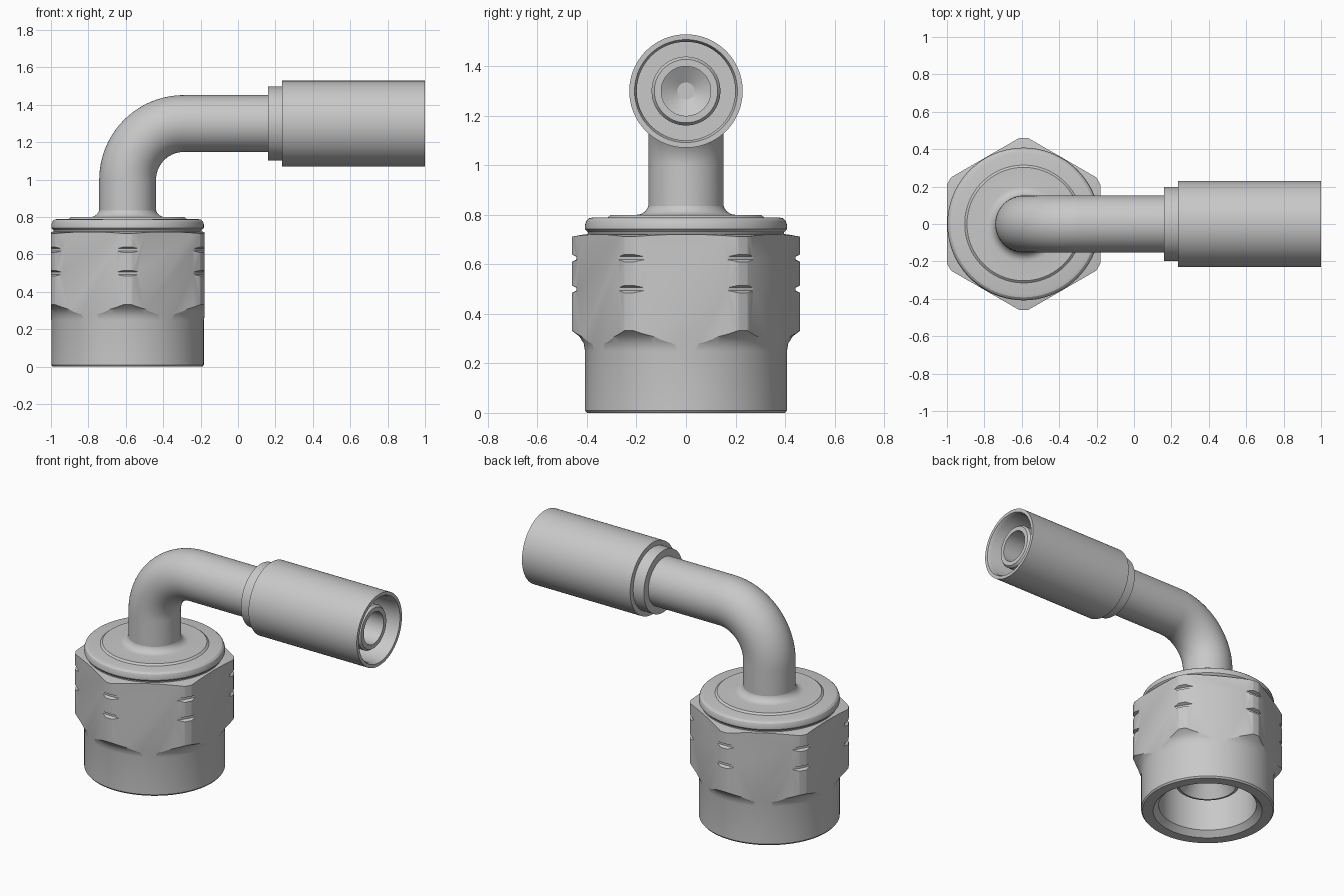
import bpy, bmesh
from math import sin, cos, pi, radians
from mathutils import Matrix, Vector

cube = bpy.data.objects.get("Cube")
if cube:
    bpy.data.objects.remove(cube, do_unlink=True)

steel = bpy.data.materials.new("plain steel grey")
GREY = (0.58, 0.58, 0.58, 1)
steel.diffuse_color = GREY
steel.use_nodes = True
steel.node_tree.nodes["Principled BSDF"].inputs["Base Color"].default_value = GREY

NUT = Matrix.Translation((-0.59, 0, 0))
PIPE = Matrix.Translation((0, 0, 1.3)) @ Matrix.Rotation(pi / 2, 4, 'Y')


def finish(name, bm):
    bmesh.ops.recalc_face_normals(bm, faces=bm.faces)
    mesh = bpy.data.meshes.new(name)
    bm.to_mesh(mesh)
    bm.free()
    obj = bpy.data.objects.new(name, mesh)
    bpy.context.collection.objects.link(obj)
    mesh.materials.append(steel)
    return obj


def smooth(obj):
    bpy.ops.object.select_all(action='DESELECT')
    obj.select_set(True)
    bpy.context.view_layer.objects.active = obj
    bpy.ops.object.shade_smooth_by_angle(angle=radians(28))


def skin(name, rings, closed):
    """Join equal rings of points; cap both ends unless the loop is closed."""
    bm = bmesh.new()
    loops = [[bm.verts.new(p) for p in ring] for ring in rings]
    pairs = list(zip(loops, loops[1:]))
    if closed:
        pairs.append((loops[-1], loops[0]))
    n = len(rings[0])
    for a, b in pairs:
        for i in range(n):
            j = (i + 1) % n
            bm.faces.new((a[i], a[j], b[j], b[i]))
    if not closed:
        bm.faces.new(loops[0])
        bm.faces.new(loops[-1])
    return finish(name, bm)


def revolve(name, profile, place, steps=96, phase=0.0, closed=False):
    angles = [phase + 2 * pi * i / steps for i in range(steps)]
    rings = [[place @ Vector((r * cos(a), r * sin(a), z)) for a in angles]
             for r, z in profile]
    return skin(name, rings, closed)


# Swivel nut: turned blank with grooves, cut to a hexagon
turned = [(0.3, 0.48), (0.3, 0.035), (0.335, 0), (0.4, 0), (0.408, 0.01),
          (0.408, 0.25), (0.413, 0.28), (0.43, 0.308), (0.461, 0.332)]
for z in (0.5, 0.625):
    turned += [(0.461, z - 0.015), (0.443, z - 0.006),
               (0.443, z + 0.006), (0.461, z + 0.015)]
turned += [(0.461, 0.712), (0.41, 0.721), (0.395, 0.722), (0.396, 0.73),
           (0.408, 0.742), (0.408, 0.76), (0.402, 0.777), (0.392, 0.786),
           (0.375, 0.79), (0.2, 0.79), (0.2, 0.48)]
nut = revolve("swivel_nut", turned, NUT, steps=144, closed=True)
corner = 0.41 / cos(pi / 6)
hexagon = revolve("hexagon_cutter", [(corner, -0.1), (corner, 1)], NUT, 6, pi / 2)
hexagon.hide_render = True
cut = nut.modifiers.new("hexagon", 'BOOLEAN')
cut.operation = 'INTERSECT'
cut.solver = 'EXACT'
cut.object = hexagon
bpy.context.view_layer.objects.active = nut
bpy.ops.object.modifier_apply(modifier=cut.name)
bpy.data.objects.remove(hexagon, do_unlink=True)
smooth(nut)

# Sealing nose inside the nut
smooth(revolve("sealing_nose", [
    (0.29, 0.5), (0.29, 0.36), (0.2, 0.2), (0.195, 0.185), (0.175, 0.18),
    (0.11, 0.28), (0.11, 0.5)], NUT, closed=True))

# Shoulder plate with a fillet up to the tube
fillet = [(0.2 - 0.05 * sin(t), 0.85 - 0.05 * cos(t))
          for t in (radians(15 * i) for i in range(7))]
smooth(revolve("shoulder_plate", [(0.315, 0.45), (0.315, 0.79), (0.303, 0.8)]
               + fillet, NUT))

# Bent tube: straight rise, quarter bend, straight run
BEND, TUBE = 0.3, 0.152
stations = [(-0.59, 0.75, 0.0)]
for i in range(25):
    t = pi / 2 * i / 24
    stations.append((-0.29 - BEND * cos(t), 1.0 + BEND * sin(t), t))
stations.append((0.2, 1.3, pi / 2))
rings = []
for x, z, t in stations:
    frame = Matrix.Translation((x, 0, z)) @ Matrix.Rotation(t, 4, 'Y')
    rings.append([frame @ Vector((TUBE * cos(a), TUBE * sin(a), 0))
                  for a in (2 * pi * k / 64 for k in range(64))])
smooth(skin("bent_tube", rings, False))

# Stepped collar and crimp sleeve with an open end
smooth(revolve("sleeve_collar", [(0.198, 0.16), (0.198, 0.26)], PIPE))
smooth(revolve("crimp_sleeve", [
    (0.1, 0.235), (0.229, 0.235), (0.229, 1.0), (0.208, 1.0), (0.199, 0.98),
    (0.199, 0.4), (0.1, 0.4)], PIPE, closed=True))

# Hose nipple inside the sleeve, with a blind bore
smooth(revolve("hose_nipple", [
    (0.139, 0.38), (0.139, 0.945), (0.128, 0.96), (0.1, 0.96),
    (0.1, 0.42), (0.002, 0.36)], PIPE))
